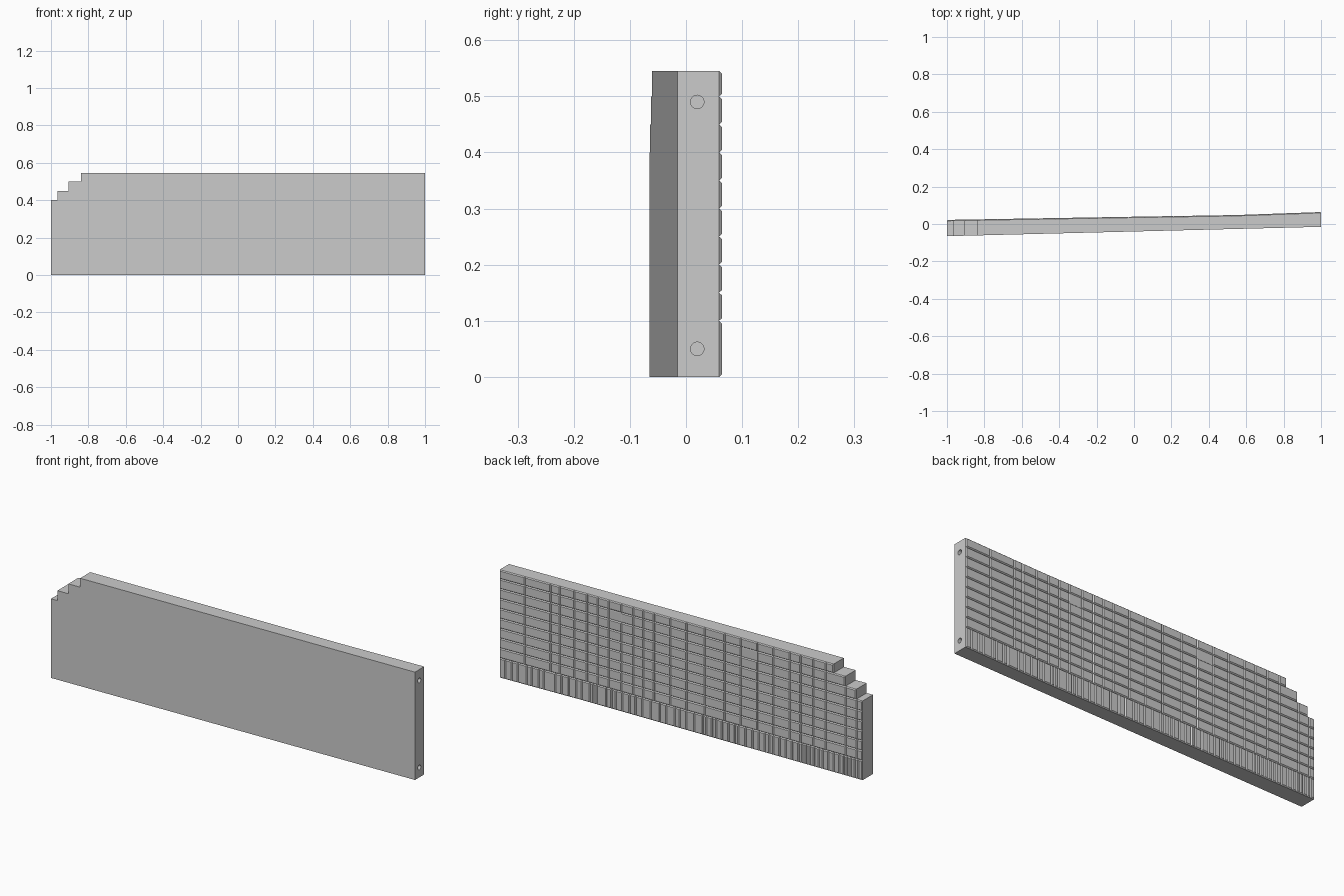
import bpy, bmesh, random
from mathutils import Matrix, Vector

cube = bpy.data.objects.get("Cube")
if cube:
    bpy.data.objects.remove(cube)
random.seed(4)

grey = bpy.data.materials.new("stone_grey")
grey.use_nodes = True
grey.diffuse_color = (0.6, 0.6, 0.6, 1)
grey.node_tree.nodes["Principled BSDF"].inputs["Base Color"].default_value = (0.6, 0.6, 0.6, 1)

HEIGHT, ROW, RELIEF, CHAMFER = 0.545, 0.05, 0.007, 0.0045
BENDS = [(-1, 0.022), (0, 0.039), (0.55, 0.048), (1, 0.064)]
STEPS = [(-1, 0.4), (-0.965, 0.45), (-0.905, 0.5), (-0.84, HEIGHT)]


def front_y(x):
    return -0.04 + 0.025 * x


def back_y(x):
    for (xa, ya), (xb, yb) in zip(BENDS, BENDS[1:]):
        if x <= xb:
            return ya + (yb - ya) * (x - xa) / (xb - xa)
    return BENDS[-1][1]


def finish(name, bm):
    bmesh.ops.recalc_face_normals(bm, faces=bm.faces)
    mesh = bpy.data.meshes.new(name)
    bm.to_mesh(mesh)
    bm.free()
    mesh.materials.append(grey)
    obj = bpy.data.objects.new(name, mesh)
    bpy.context.collection.objects.link(obj)
    return obj


# Slanted wall slab with a stepped upper corner
outline = [(1, 0), (-1, 0)]
for i, (x, z) in enumerate(STEPS):
    if i:
        outline.append((x, STEPS[i - 1][1]))
    outline.append((x, z))
outline.append((1, HEIGHT))
bm = bmesh.new()
face = bm.faces.new([bm.verts.new((x, 0, z)) for x, z in outline])
bmesh.ops.extrude_face_region(bm, geom=[face])
bm.verts.ensure_lookup_table()
for v in bm.verts[len(outline):]:
    v.co.y = 1
for x, _ in BENDS[1:-1]:
    bmesh.ops.bisect_plane(bm, geom=bm.verts[:] + bm.edges[:] + bm.faces[:],
                           plane_co=(x, 0, 0), plane_no=(1, 0, 0))
for v in bm.verts:
    v.co.y = back_y(v.co.x) - RELIEF if v.co.y > 0.5 else front_y(v.co.x)
wall = finish("wall_slab", bm)

# Peg holes in the thick end
bm = bmesh.new()
for z in (0.05, 0.49):
    bmesh.ops.create_cone(bm, cap_ends=True, segments=24, radius1=0.012, radius2=0.012, depth=0.3,
                          matrix=Matrix.Translation((1, 0.02, z)) @ Matrix.Rotation(1.570796, 4, 'Y'))
cutter = finish("peg_hole_cutter", bm)
cutter.hide_render = True
cutter.hide_viewport = True
cut = wall.modifiers.new("peg_holes", 'BOOLEAN')
cut.operation = 'DIFFERENCE'
cut.object = cutter
cut.solver = 'EXACT'


def add_block(bm, x0, x1, z0, z1, sink=0.0):
    """Chamfered block on the back of the wall."""
    c = min(CHAMFER, (x1 - x0) * 0.25)
    rings = []
    for inset, depth in ((0, RELIEF + 0.002), (0, RELIEF - 0.002), (c, sink)):
        rings.append([bm.verts.new((x, back_y(x) - depth, z)) for x, z in (
            (x0 + inset, z0 + inset), (x1 - inset, z0 + inset),
            (x1 - inset, z1 - inset), (x0 + inset, z1 - inset))])
    for low, high in zip(rings, rings[1:]):
        for i in range(4):
            j = (i + 1) % 4
            bm.faces.new((low[i], low[j], high[j], high[i]))
    bm.faces.new(rings[0][::-1])
    bm.faces.new(rings[-1])


# Courses of blocks above the base
columns = [-1, -0.97, -0.91, -0.8, -0.73, -0.66, -0.6, -0.51, -0.42, -0.33, -0.24, -0.13, -0.03,
           0.06, 0.15, 0.21, 0.265, 0.33, 0.4, 0.46, 0.52, 0.59, 0.67, 0.72, 0.86, 1]
bm = bmesh.new()
for row in range(2, 11):
    z0, z1 = row * ROW, min((row + 1) * ROW, HEIGHT)
    start = min(x for x, top in STEPS if top >= z1 - 0.001)
    joints = [start] + [x for x in columns if x > start + 0.01]
    for x0, x1 in zip(joints, joints[1:]):
        worn = row == 9 and (x0 == 0.33 or x0 == -0.42)
        add_block(bm, x0, x1, z0, z1, 0.004 if worn else 0)
finish("block_courses", bm)

# Tall narrow blocks along the base
bm = bmesh.new()
x = -1
while x < 1:
    end = x + random.uniform(0.018, 0.03 + 0.02 * (x + 1))
    if end > 0.98:
        end = 1
    add_block(bm, x, end, 0, 2 * ROW)
    x = end
finish("base_blocks", bm)
